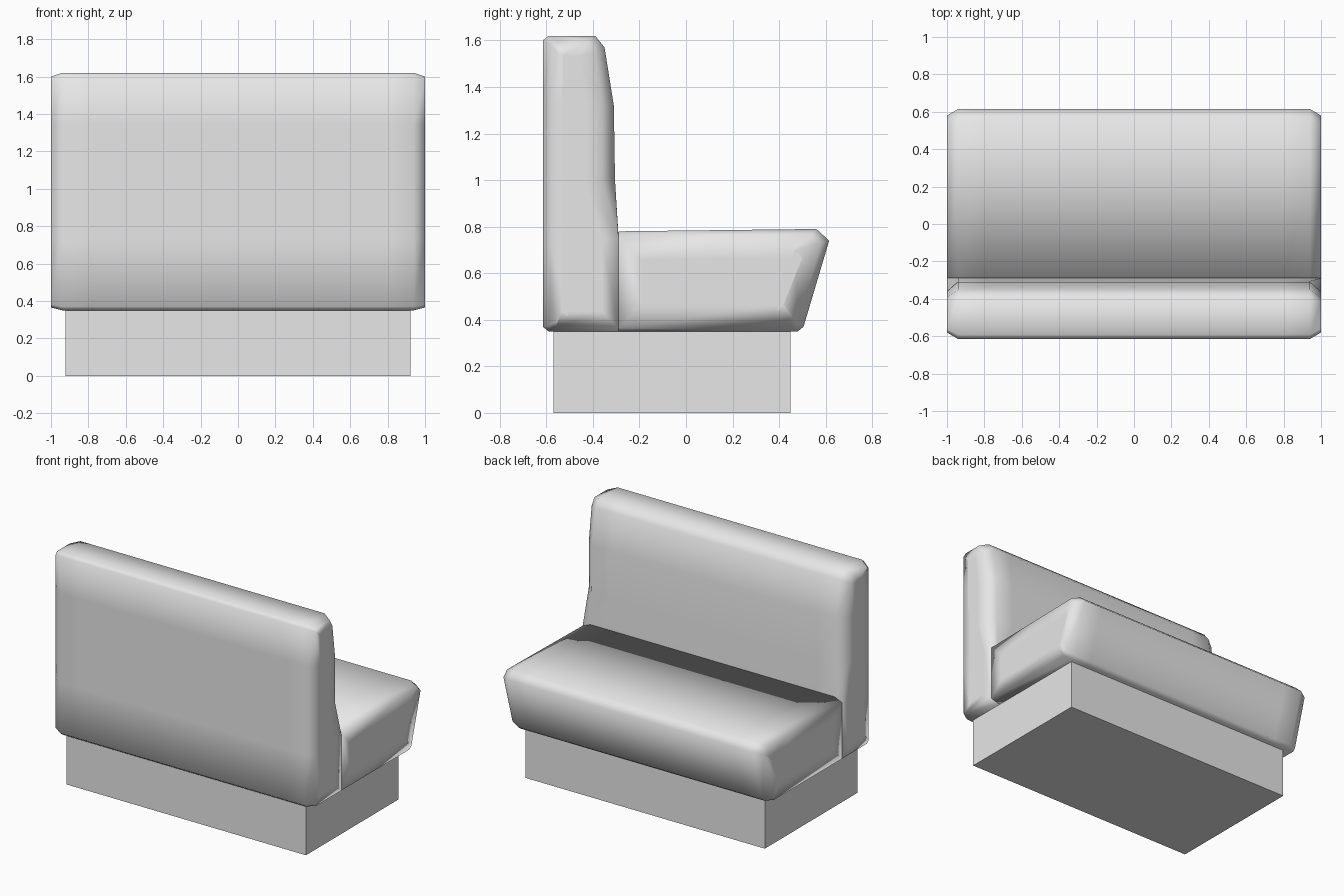
import bpy
import bmesh

cube = bpy.data.objects.get("Cube")
if cube:
    bpy.data.objects.remove(cube, do_unlink=True)

grey = bpy.data.materials.new("plain grey")
grey.use_nodes = True
GREY = (0.8, 0.8, 0.8, 1)
grey.diffuse_color = GREY
grey.node_tree.nodes["Principled BSDF"].inputs["Base Color"].default_value = GREY


def finish(name, bm, smooth):
    bmesh.ops.recalc_face_normals(bm, faces=bm.faces)
    for f in bm.faces:
        f.smooth = smooth
    mesh = bpy.data.meshes.new(name)
    bm.to_mesh(mesh)
    bm.free()
    mesh.materials.append(grey)
    obj = bpy.data.objects.new(name, mesh)
    bpy.context.collection.objects.link(obj)
    return obj


def cushion(name, body, end, inset):
    """Loft a (y, z) body section across the width, tapering to the end section."""
    bm = bmesh.new()
    stations = [(-1, end), (-0.94, body), (-0.8, body), (0.8, body), (0.94, body), (1, end)]
    rings = [[bm.verts.new((x, y, z)) for y, z in sec] for x, sec in stations]
    n = len(body)
    for a, b in zip(rings, rings[1:]):
        for i in range(n):
            j = (i + 1) % n
            bm.faces.new((a[i], a[j], b[j], b[i]))
    caps = [bm.faces.new(rings[0]), bm.faces.new(rings[-1])]
    bmesh.ops.recalc_face_normals(bm, faces=bm.faces)
    # Softly shaded end panels
    bmesh.ops.inset_individual(bm, faces=caps, thickness=inset, use_even_offset=True)
    return finish(name, bm, True)


# Backrest: upright padded slab, flaring out where it meets the seat
cushion(
    "backrest",
    [(-0.59, 0.35), (-0.615, 0.37), (-0.615, 0.72), (-0.615, 1.34), (-0.615, 1.6),
     (-0.59, 1.62), (-0.39, 1.62), (-0.35, 1.57), (-0.31, 1.32), (-0.305, 1.0),
     (-0.29, 0.76), (-0.29, 0.35)],
    [(-0.56, 0.365), (-0.58, 0.38), (-0.58, 0.72), (-0.58, 1.34), (-0.58, 1.58),
     (-0.56, 1.6), (-0.42, 1.6), (-0.39, 1.55), (-0.36, 1.32), (-0.36, 1.0),
     (-0.29, 0.75), (-0.29, 0.365)],
    0.07)

# Seat: deep cushion with a front that slopes back towards the floor
cushion(
    "seat",
    [(-0.29, 0.35), (-0.29, 0.78), (0.3, 0.787), (0.56, 0.79), (0.615, 0.74),
     (0.505, 0.37), (0.48, 0.35)],
    [(-0.29, 0.365), (-0.29, 0.755), (0.3, 0.765), (0.54, 0.768), (0.58, 0.73),
     (0.48, 0.385), (0.46, 0.365)],
    0.1)

# Plinth: plain box under the cushions
bm = bmesh.new()
bmesh.ops.create_cube(bm, size=1)
for v in bm.verts:
    v.co = (v.co.x * 1.845, v.co.y * 1.02 - 0.06, (v.co.z + 0.5) * 0.35)
finish("plinth", bm, False)
